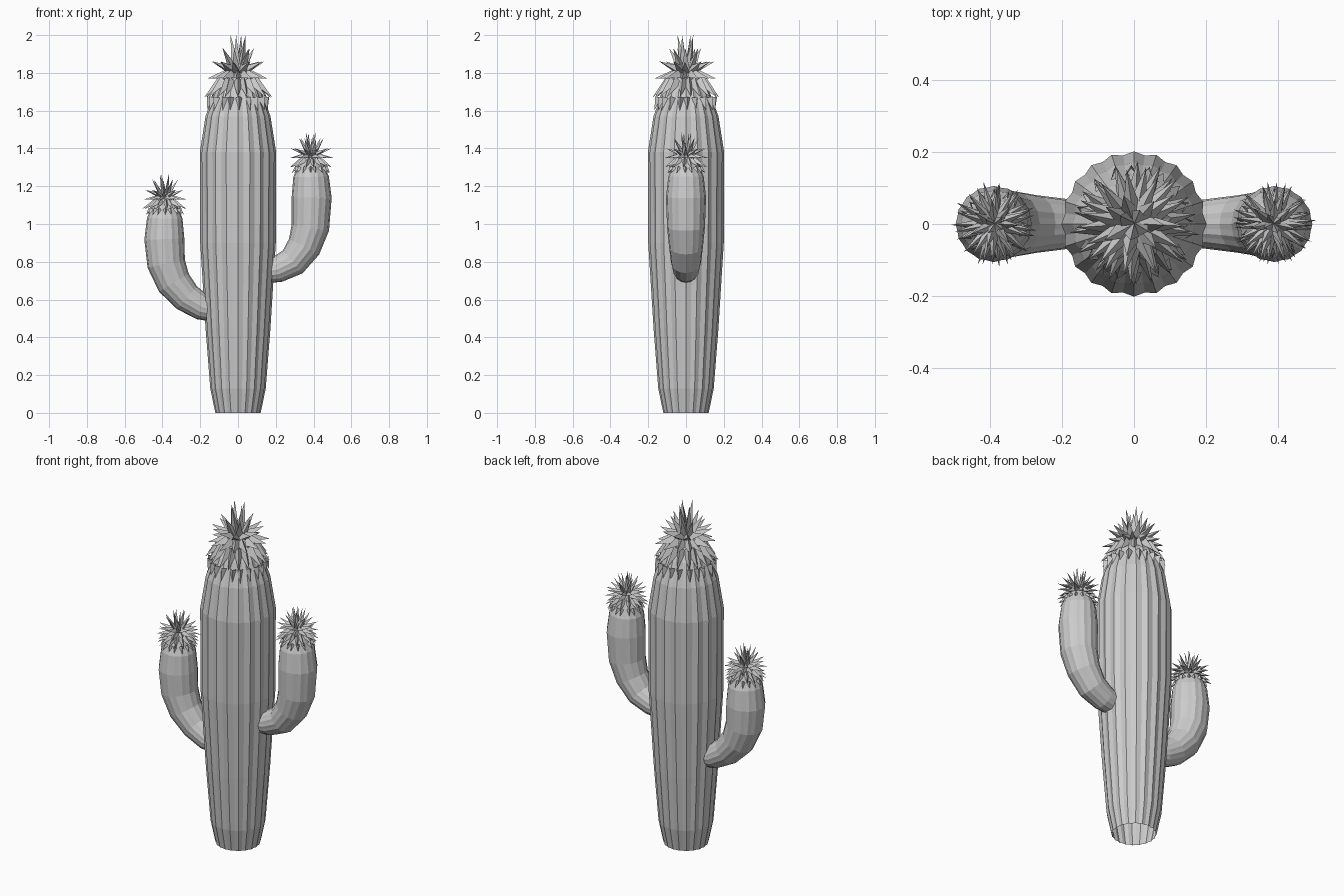
import bpy, bmesh, math, random
from mathutils import Vector

random.seed(4)
cube = bpy.data.objects.get("Cube")
if cube:
    bpy.data.objects.remove(cube)

grey = bpy.data.materials.new("cactus grey")
grey.use_nodes = True
color = (0.6, 0.6, 0.6, 1)
grey.diffuse_color = color
grey.node_tree.nodes["Principled BSDF"].inputs["Base Color"].default_value = color


def finish(name, bm):
    mesh = bpy.data.meshes.new(name)
    bm.to_mesh(mesh)
    bm.free()
    mesh.materials.append(grey)
    obj = bpy.data.objects.new(name, mesh)
    bpy.context.collection.objects.link(obj)


def ribbed_tube(name, path, ribs, depth):
    """Fluted tube along (x, z, radius) points, open at the start, closed at the end."""
    bm = bmesh.new()
    sides = ribs * 2
    rings = []
    for i, (x, z, r) in enumerate(path):
        a, b = path[max(i - 1, 0)], path[min(i + 1, len(path) - 1)]
        along = Vector((b[0] - a[0], 0, b[1] - a[1])).normalized()
        across = Vector((along.z, 0, -along.x))
        ring = []
        for k in range(sides):
            t = math.tau * k / sides
            rr = r * (1 - depth * (k % 2))
            ring.append(bm.verts.new(Vector((x, 0, z)) + across * rr * math.cos(t)
                                     + Vector((0, rr * math.sin(t), 0))))
        rings.append(ring)
    for low, high in zip(rings, rings[1:]):
        for k in range(sides):
            j = (k + 1) % sides
            bm.faces.new((low[k], low[j], high[j], high[k]))
    bm.faces.new(rings[-1])
    finish(name, bm)


def spike(bm, base, tip, width):
    """Three-sided thorn without a bottom."""
    d = (tip - base).normalized()
    u = d.cross(Vector((0.01, 0.02, 1))).normalized()
    v = u.cross(d)
    foot = [bm.verts.new(base + (u * math.cos(t) + v * math.sin(t)) * width)
            for t in (math.pi / 2 + math.tau * k / 3 for k in range(3))]
    top = bm.verts.new(tip)
    for k in range(3):
        bm.faces.new((foot[k], foot[(k + 1) % 3], top))


def crown(name, x, z, rings):
    """Rings of thorns: count, base radius, base height, tip radius, tip height, width."""
    bm = bmesh.new()
    for n, br, bz, tr, tz, w in rings:
        turn = random.random()
        for k in range(n):
            t = math.tau * (k + turn + random.uniform(-0.15, 0.15)) / n
            out = Vector((math.cos(t), math.sin(t), 0))
            s = random.uniform(0.92, 1.03)
            spike(bm, Vector((x, 0, z + bz)) + out * br,
                  Vector((x, 0, z + tz)) + out * tr * s, w)
    finish(name, bm)


# Trunk
ribbed_tube("trunk", [(0, 0, 0.12), (0, 0.13, 0.147), (0, 0.45, 0.172), (0, 0.9, 0.2),
                      (0, 1.38, 0.202), (0, 1.57, 0.172), (0, 1.7, 0.125),
                      (0, 1.79, 0.07), (0, 1.82, 0.02)], 20, 0.045)
crown("trunk_crown", 0, 1.8, [
    (20, 0.145, -0.13, 0.163, -0.2, 0.02),
    (18, 0.085, -0.04, 0.18, -0.13, 0.028),
    (13, 0.06, -0.01, 0.168, -0.03, 0.028),
    (11, 0.04, 0.01, 0.148, 0.06, 0.028),
    (7, 0.025, 0.01, 0.09, 0.13, 0.03),
    (4, 0.015, 0.01, 0.045, 0.2, 0.028)])

# Arms
left_arm = [(0.13, 0.745, 0.06), (0.21, 0.76, 0.07), (0.29, 0.80, 0.08), (0.35, 0.88, 0.09),
            (0.383, 0.98, 0.1), (0.39, 1.14, 0.106), (0.387, 1.25, 0.094)]
right_arm = [(-0.11, 0.54, 0.06), (-0.19, 0.56, 0.07), (-0.27, 0.61, 0.08),
             (-0.34, 0.69, 0.092), (-0.38, 0.79, 0.101), (-0.39, 0.92, 0.106),
             (-0.388, 1.03, 0.094)]
for side, path in (("left", left_arm), ("right", right_arm)):
    x, z, r = path[-1]
    dome = [(x, z + 0.07, 0.066), (x, z + 0.11, 0.03), (x, z + 0.12, 0.01)]
    ribbed_tube(side + "_arm", path + dome, 16, 0.03)
    crown(side + "_arm_crown", x, z + 0.11, [
        (16, 0.075, -0.06, 0.1, -0.09, 0.012),
        (15, 0.045, -0.02, 0.118, -0.06, 0.016),
        (11, 0.03, 0, 0.118, -0.01, 0.016),
        (10, 0.022, 0.005, 0.11, 0.04, 0.016),
        (7, 0.015, 0.005, 0.07, 0.095, 0.016),
        (4, 0.008, 0.005, 0.03, 0.125, 0.014)])
